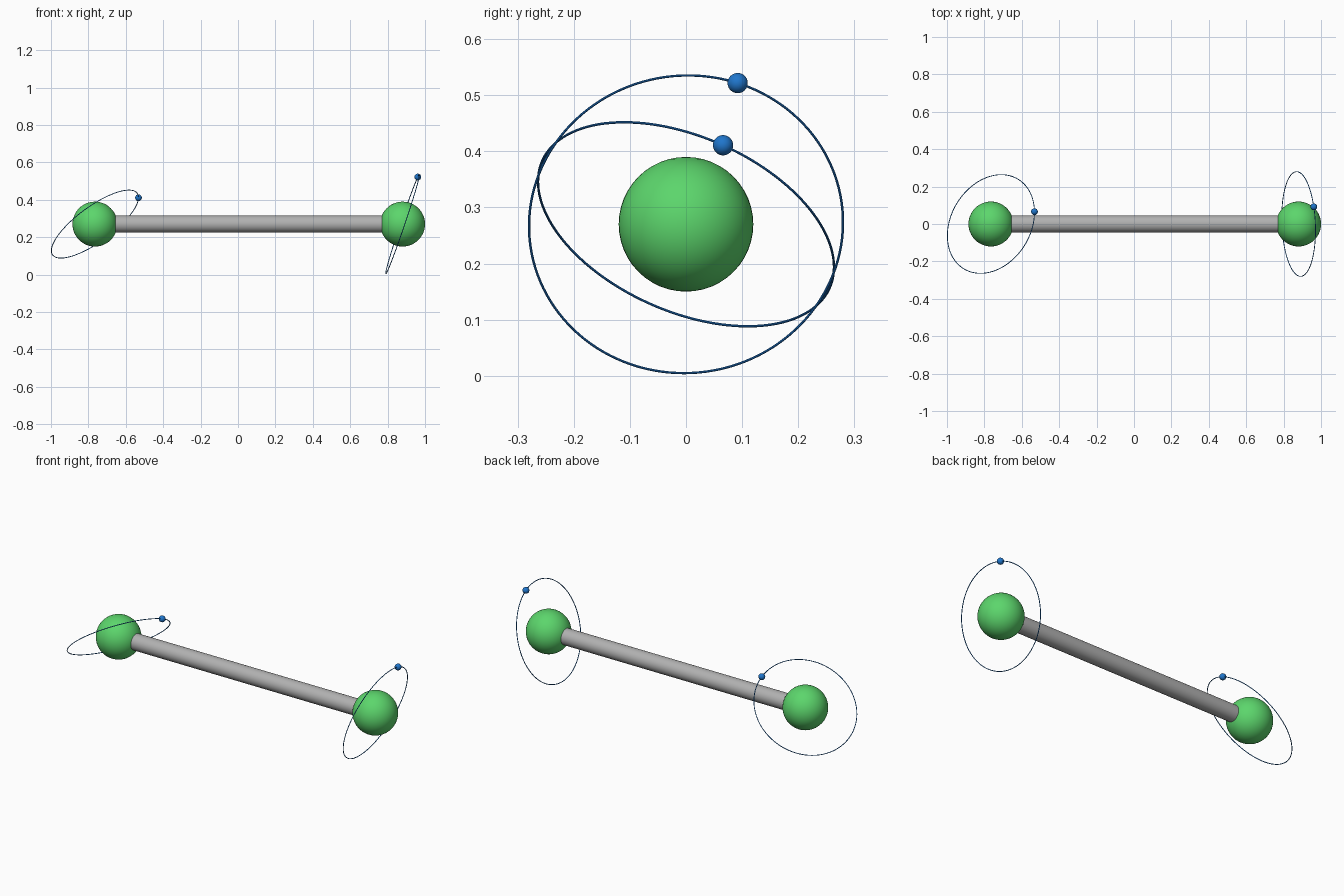
import bpy
from mathutils import Vector

cube = bpy.data.objects.get("Cube")
if cube:
    bpy.data.objects.remove(cube, do_unlink=True)


def material(name, colour):
    mat = bpy.data.materials.new(name)
    mat.use_nodes = True
    mat.diffuse_color = (*colour, 1)
    mat.node_tree.nodes["Principled BSDF"].inputs["Base Color"].default_value = (*colour, 1)
    return mat


green = material("green", (0.107, 0.67, 0.15))
grey = material("grey", (0.44, 0.44, 0.44))
blue = material("blue", (0.014, 0.18, 0.6))


def finish(name, mat):
    obj = bpy.context.object
    obj.name = name
    obj.data.materials.append(mat)
    bpy.ops.object.shade_smooth_by_angle()
    return obj


def ball(name, centre, radius, mat):
    bpy.ops.mesh.primitive_uv_sphere_add(segments=48, ring_count=24, radius=radius, location=centre)
    return finish(name, mat)


HEIGHT = 0.27
ORBIT = 0.28


def ball_with_orbit(side, x, normal, toward):
    """Large ball, thin tilted ring around it and a small ball riding the ring."""
    centre = Vector((x, 0, HEIGHT))
    normal = Vector(normal).normalized()
    ball(side + "_large_ball", centre, 0.12, green)

    bpy.ops.mesh.primitive_torus_add(
        location=centre, rotation=normal.to_track_quat("Z", "Y").to_euler(),
        major_radius=ORBIT, minor_radius=0.0022, major_segments=128, minor_segments=8)
    finish(side + "_orbit_ring", blue)

    # Drop the direction onto the ring plane so the small ball sits on the ring
    toward = Vector(toward)
    toward = (toward - normal * toward.dot(normal)).normalized()
    ball(side + "_small_ball", centre + toward * ORBIT, 0.018, blue)


RIGHT_X, LEFT_X = -0.765, 0.88
ball_with_orbit("right", RIGHT_X, (-0.555, 0.336, 0.76), (0.233, 0.067, 0.143))
ball_with_orbit("left", LEFT_X, (0.9465, 0.04, -0.32), (0.078, 0.092, 0.253))

# Bar joining the two large balls
bpy.ops.mesh.primitive_cylinder_add(
    vertices=48, radius=0.046, depth=LEFT_X - RIGHT_X,
    location=((LEFT_X + RIGHT_X) / 2, 0, HEIGHT), rotation=Vector((1, 0, 0)).to_track_quat("Z", "Y").to_euler())
finish("connecting_bar", grey)
